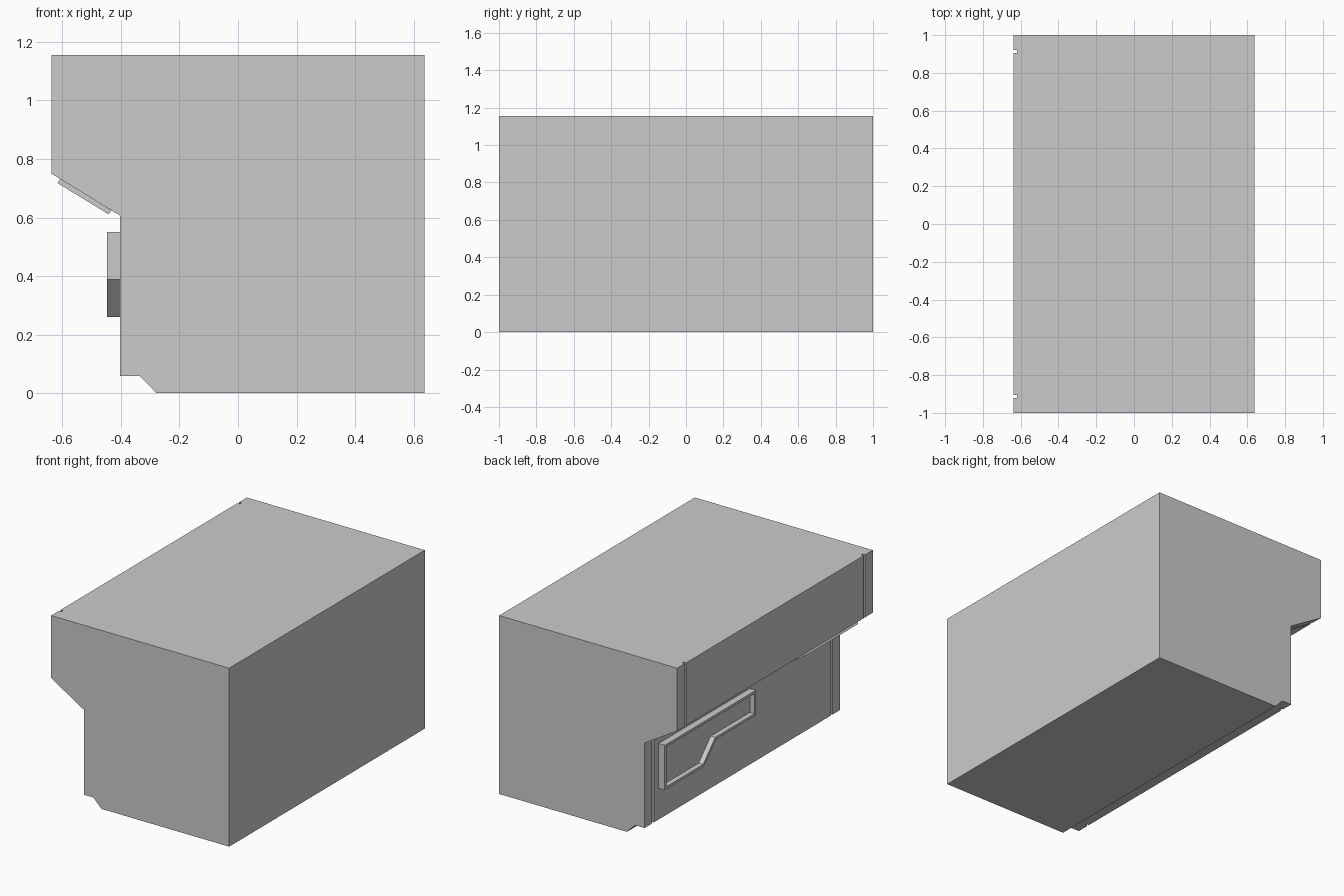
import bpy
import bmesh
from mathutils import Vector

if "Cube" in bpy.data.objects:
    bpy.data.objects.remove(bpy.data.objects["Cube"], do_unlink=True)

# Single grey finish
grey = bpy.data.materials.new("light_grey")
grey.use_nodes = True
grey.diffuse_color = (0.6, 0.6, 0.6, 1)
grey.node_tree.nodes["Principled BSDF"].inputs["Base Color"].default_value = grey.diffuse_color


def finish(name, bm):
    bmesh.ops.recalc_face_normals(bm, faces=bm.faces)
    mesh = bpy.data.meshes.new(name)
    bm.to_mesh(mesh)
    bm.free()
    mesh.materials.append(grey)
    obj = bpy.data.objects.new(name, mesh)
    bpy.context.collection.objects.link(obj)
    return obj


def loft(bm, sections):
    """Join matching closed loops of points and cap both ends."""
    rings = [[bm.verts.new(p) for p in pts] for pts in sections]
    for a, b in zip(rings, rings[1:]):
        for i in range(len(a)):
            j = (i + 1) % len(a)
            bm.faces.new((a[i], a[j], b[j], b[i]))
    bm.faces.new(rings[0])
    return bm.faces.new(rings[-1])


# Body: side profile with overhang and toe recess, grooved near both ends
HALF_X, TOP, GROOVE = 0.637, 1.155, 0.018
panel = [(-HALF_X, TOP), (-HALF_X, 0.75), (-0.403, 0.607), (-0.403, 0.058)]
rest = [(-0.335, 0.058), (-0.278, 0), (HALF_X, 0), (HALF_X, TOP)]


def body_section(y, depth):
    return [(x + depth, y, z) for x, z in panel] + [(x, y, z) for x, z in rest]


half = [(1, 0), (0.922, 0), (0.922, GROOVE), (0.905, GROOVE), (0.905, 0)]
steps = [(-y, d) for y, d in half] + half[::-1]
bm = bmesh.new()
loft(bm, [body_section(y, d) for y, d in steps])
bmesh.ops.remove_doubles(bm, verts=bm.verts, dist=1e-5)
finish("cabinet_body", bm)

# Thin plate fixed beneath the sloping overhang
plate = [(-0.607, 0.732), (-0.617, 0.718), (-0.442, 0.611), (-0.433, 0.625)]
bm = bmesh.new()
loft(bm, [[(x, y, z) for x, z in plate] for y in (-0.88, -0.335)])
finish("slope_plate", bm)

# Raised stepped tray with a thin rim around a sunken floor
outline = [(0.856, 0.55), (0.856, 0.26), (0.456, 0.26),
           (0.333, 0.388), (-0.078, 0.388), (-0.078, 0.55)]
bm = bmesh.new()
front = loft(bm, [[(x, y, z) for y, z in outline] for x in (-0.395, -0.447)])
bmesh.ops.recalc_face_normals(bm, faces=bm.faces)
bmesh.ops.inset_region(bm, faces=[front], thickness=0.016, use_even_offset=True)
floor = bmesh.ops.extrude_discrete_faces(bm, faces=[front])["faces"][0]
bmesh.ops.translate(bm, verts=floor.verts, vec=Vector((0.032, 0, 0)))
finish("stepped_tray", bm)
